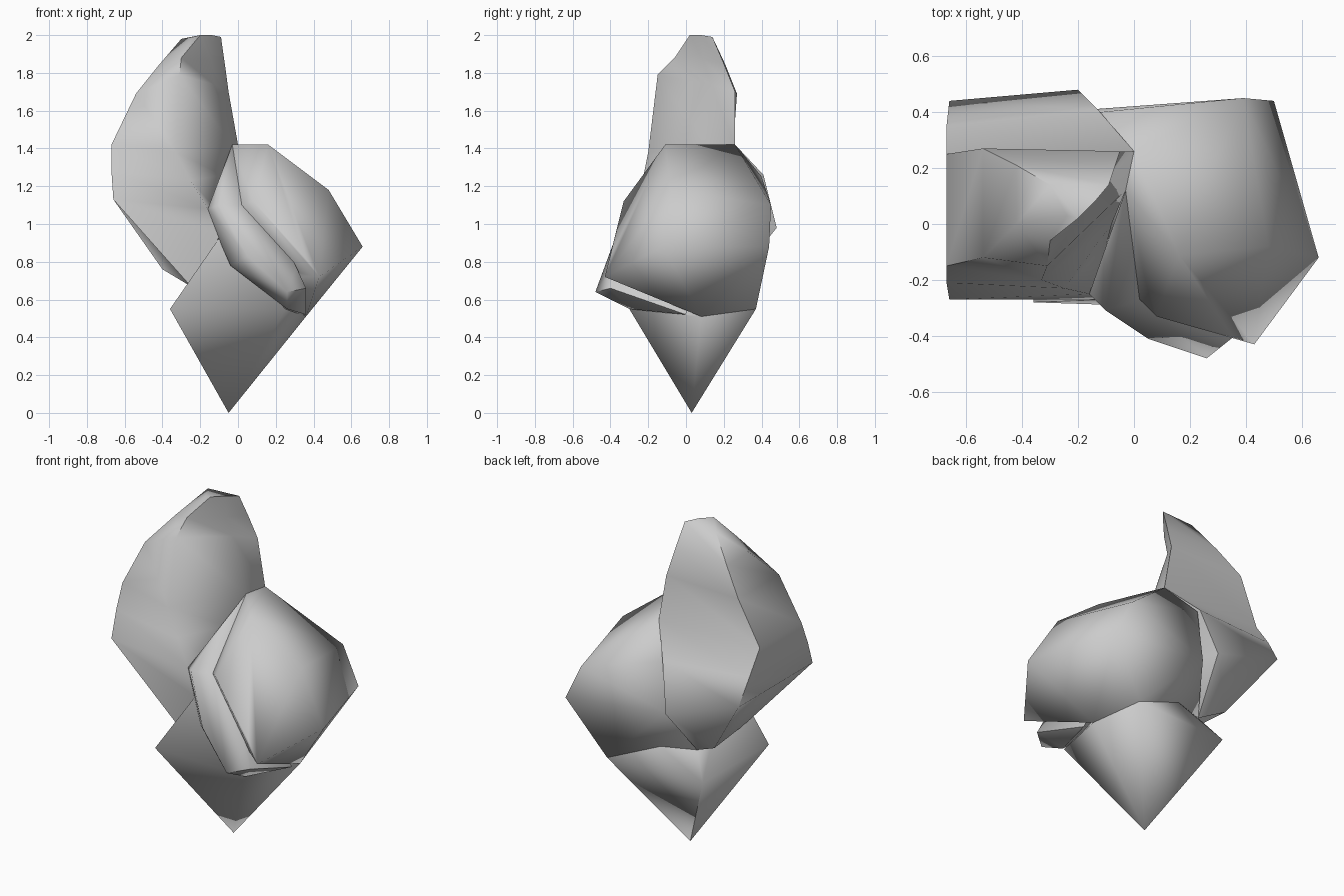
import bpy
import bmesh
import math
from mathutils import Vector

UNIT = 0.01  # all points below are given in hundredths

default_cube = bpy.data.objects.get("Cube")
if default_cube:
    bpy.data.objects.remove(default_cube, do_unlink=True)

grey = bpy.data.materials.new("plain_grey")
grey.use_nodes = True
grey.diffuse_color = (0.6, 0.6, 0.6, 1)
grey.node_tree.nodes["Principled BSDF"].inputs["Base Color"].default_value = grey.diffuse_color


def finish(name, bm):
    """Turn a bmesh into a shaded object."""
    bmesh.ops.recalc_face_normals(bm, faces=bm.faces)
    mesh = bpy.data.meshes.new(name)
    bm.to_mesh(mesh)
    bm.free()
    mesh.materials.append(grey)
    part = bpy.data.objects.new(name, mesh)
    bpy.context.collection.objects.link(part)
    bpy.ops.object.select_all(action="DESELECT")
    part.select_set(True)
    bpy.context.view_layer.objects.active = part
    bpy.ops.object.shade_smooth_by_angle(angle=math.radians(70))
    return part


def add_points(bm, points):
    return [bm.verts.new(Vector(point) * UNIT) for point in points]


def faceted_solid(name, points):
    """Closed faceted form wrapped around its corner points."""
    bm = bmesh.new()
    corners = add_points(bm, points)
    result = bmesh.ops.convex_hull(bm, input=corners)
    unused = set(result["geom_interior"]) | set(result["geom_unused"])
    bmesh.ops.delete(bm, geom=[v for v in unused if isinstance(v, bmesh.types.BMVert)],
                     context="VERTS")
    return finish(name, bm)


def lofted_solid(name, sections):
    """Closed form skinned through sections with equal point counts."""
    bm = bmesh.new()
    rings = [add_points(bm, section) for section in sections]
    count = len(rings[0])
    for lower, upper in zip(rings, rings[1:]):
        for i in range(count):
            j = (i + 1) % count
            bm.faces.new((lower[i], lower[j], upper[j], upper[i]))
    bm.faces.new(rings[0])
    bm.faces.new(rings[-1])
    return finish(name, bm)


# Pointed base, with the neck that carries the upper parts
faceted_solid("pointed_base", [
    (-5, 3, 0),
    (-36, -28, 55), (25, -30, 55), (36, 8, 51), (27, 37, 55), (-35, 34, 55),
    (-25, -20, 67), (-9, -27, 94), (-25, 25, 69), (20, 30, 80),
])

# Tall side petal: outer front, outer back, inner back, inner middle, inner front
lofted_solid("tall_petal", [
    [(-25, -20, 67), (-40, 30, 76), (-25, 25, 69), (-10, 0, 80), (-10, -27, 93)],
    [(-66, -27, 113), (-66, 44, 113), (-20, 48, 98), (-10, -8, 106), (-16, -25, 108)],
    [(-67, -21, 128), (-67, 35, 128), (-13, 41, 126), (-8, 0, 126), (-25, -23, 123)],
    [(-67, -15, 142), (-67, 25, 142), (0, 26, 142), (-3, 12, 142), (-33, -20, 138)],
    [(-54, -12, 169), (-54, 27, 169), (-5, 26, 170), (-13, 13, 174), (-31, -15, 179)],
    [(-42, 0, 184), (-42, 21, 184), (-7, 20, 185), (-14, 9, 187), (-30, -6, 188)],
    [(-24, 3, 199), (-30, 14, 198), (-9, 14, 199), (-14, 8, 200), (-20, 2, 200)],
])

# Broad side petal, running down into the base
faceted_solid("broad_petal", [
    (-3, 12, 142), (16, -11, 142), (0, 26, 142),
    (8, -33, 112), (2, -27, 110), (35, -40, 83), (43, -43, 72), (33, -36, 74),
    (66, -12, 88), (48, -8, 118), (50, 44, 88), (39, 45, 110),
    (-12, 40, 125), (-15, 41, 95), (-25, 25, 69), (36, 8, 51), (27, 37, 55),
])

# Narrow petal wedged between the two large ones
faceted_solid("narrow_petal", [
    (-3, 12, 142), (-10, -31, 110), (-16, -25, 108), (-11, -26, 94), (2, -27, 110),
    (5, -41, 83), (-4, -30, 78), (26, -48, 64), (26, -30, 55),
    (31, -38, 77), (36, -40, 66), (36, 0, 52),
])
